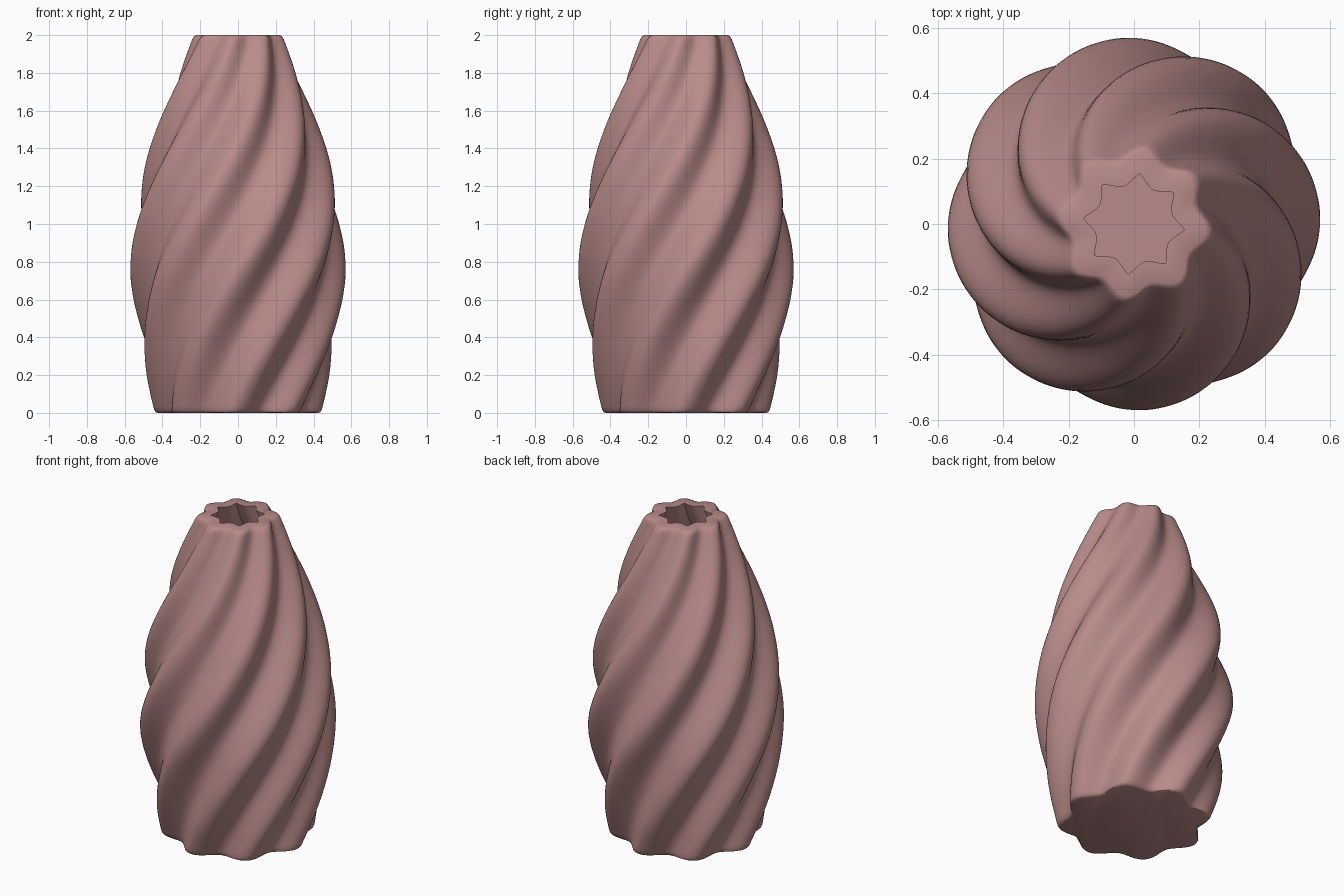
import bpy, bmesh
from math import cos, sin, pi, radians

cube = bpy.data.objects.get("Cube")
if cube:
    bpy.data.objects.remove(cube, do_unlink=True)

HEIGHT, LOBES, SEGMENTS, RINGS, WALL = 2.0, 8, 192, 80, 0.08
# Ridge radius at equal height steps from base to rim
PROFILE = [0.44, 0.50, 0.545, 0.57, 0.557, 0.51, 0.435, 0.34, 0.235]


def ridge_radius(z):
    """Smooth interpolation through the profile."""
    last = len(PROFILE) - 1
    t = z / HEIGHT * last
    i = min(int(t), last - 1)
    t -= i
    p1, p2 = PROFILE[i], PROFILE[i + 1]
    p0 = PROFILE[i - 1] if i > 0 else 2 * p1 - p2
    p3 = PROFILE[i + 2] if i + 2 <= last else 2 * p2 - p1
    return p1 + 0.5 * t * (p2 - p0 + t * (2*p0 - 5*p1 + 4*p2 - p3 + t * (3*(p1 - p2) + p3 - p0)))


def ring(bm, z, inset, inner=False):
    """One twisted, lobed cross-section."""
    radius = ridge_radius(z)
    twist = radians(1 + 66 * (z - 0.75))
    verts = []
    for k in range(SEGMENTS):
        a = 2 * pi * k / SEGMENTS
        if inner:  # creased behind each ridge
            wave = 1 - abs(sin(LOBES * a / 2))
        else:      # softly rounded ridges
            wave = 0.5 + 0.5 * cos(LOBES * a)
        r = radius * (0.85 + 0.15 * wave) - inset
        verts.append(bm.verts.new((r * cos(a + twist), r * sin(a + twist), z)))
    return verts


bm = bmesh.new()
# Outer wall with softened base and rim edges
rings = [ring(bm, 0, 0.014), ring(bm, 0.004, 0.005)]
rings += [ring(bm, 0.015 + (HEIGHT - 0.035) * i / RINGS, 0) for i in range(RINGS + 1)]
rings += [ring(bm, HEIGHT - 0.006, 0.004), ring(bm, HEIGHT, 0.014)]
# Rim and inner wall down to the floor
rings += [ring(bm, HEIGHT - (HEIGHT - WALL) * i / RINGS, WALL, True) for i in range(RINGS + 1)]
for low, high in zip(rings, rings[1:]):
    for k in range(SEGMENTS):
        n = (k + 1) % SEGMENTS
        bm.faces.new((low[k], low[n], high[n], high[k]))
# Underside and inner floor
bm.faces.new(rings[0][::-1])
bm.faces.new(rings[-1])
bmesh.ops.recalc_face_normals(bm, faces=bm.faces)

mesh = bpy.data.meshes.new("twisted_vase")
bm.to_mesh(mesh)
bm.free()
vase = bpy.data.objects.new("twisted_vase", mesh)
bpy.context.collection.objects.link(vase)

# Dusty pink clay
clay = bpy.data.materials.new("dusty_pink")
clay.use_nodes = True
colour = (0.48, 0.26, 0.25, 1)
clay.diffuse_color = colour
clay.node_tree.nodes["Principled BSDF"].inputs["Base Color"].default_value = colour
mesh.materials.append(clay)

bpy.ops.object.select_all(action="DESELECT")
vase.select_set(True)
bpy.context.view_layer.objects.active = vase
bpy.ops.object.shade_smooth_by_angle(angle=radians(40))
